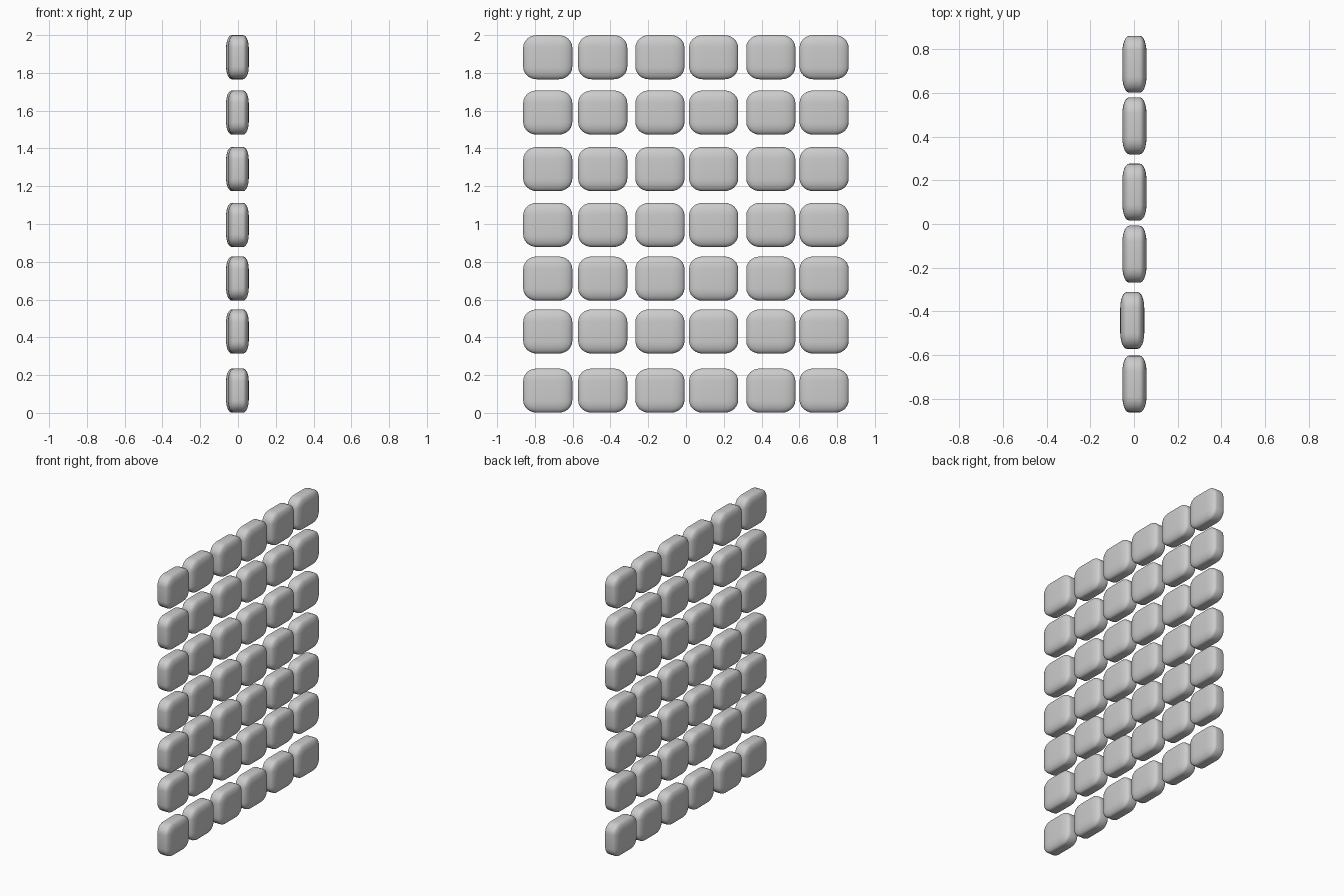
import bpy, bmesh

if "Cube" in bpy.data.objects:
    bpy.data.objects.remove(bpy.data.objects["Cube"])

# Grid of soft rounded tiles standing in the YZ plane
COLUMNS = [-0.732, -0.441, -0.138, 0.146, 0.449, 0.731]
ROWS = [0.118, 0.431, 0.711, 0.995, 1.291, 1.59, 1.883]
SIZE = (0.11, 0.26, 0.234)


def tile_mesh():
    """Unit cube with rounded edges, squashed to the tile size."""
    bm = bmesh.new()
    bmesh.ops.create_cube(bm, size=1.0)
    bmesh.ops.bevel(bm, geom=bm.edges[:], offset=0.28, offset_type='OFFSET',
                    segments=6, profile=0.5, affect='EDGES')
    bmesh.ops.scale(bm, vec=SIZE, verts=bm.verts)
    bmesh.ops.recalc_face_normals(bm, faces=bm.faces)
    for f in bm.faces:
        f.smooth = True
    mesh = bpy.data.meshes.new("tile")
    bm.to_mesh(mesh)
    bm.free()
    return mesh


mesh = tile_mesh()
for c, y in enumerate(COLUMNS):
    # The second column sits slightly off the common plane
    x = -0.008 if c == 1 else 0.002
    for r, z in enumerate(ROWS):
        tile = bpy.data.objects.new(f"tile_row{r + 1}_column{c + 1}", mesh)
        tile.location = (x, y, z)
        bpy.context.collection.objects.link(tile)
